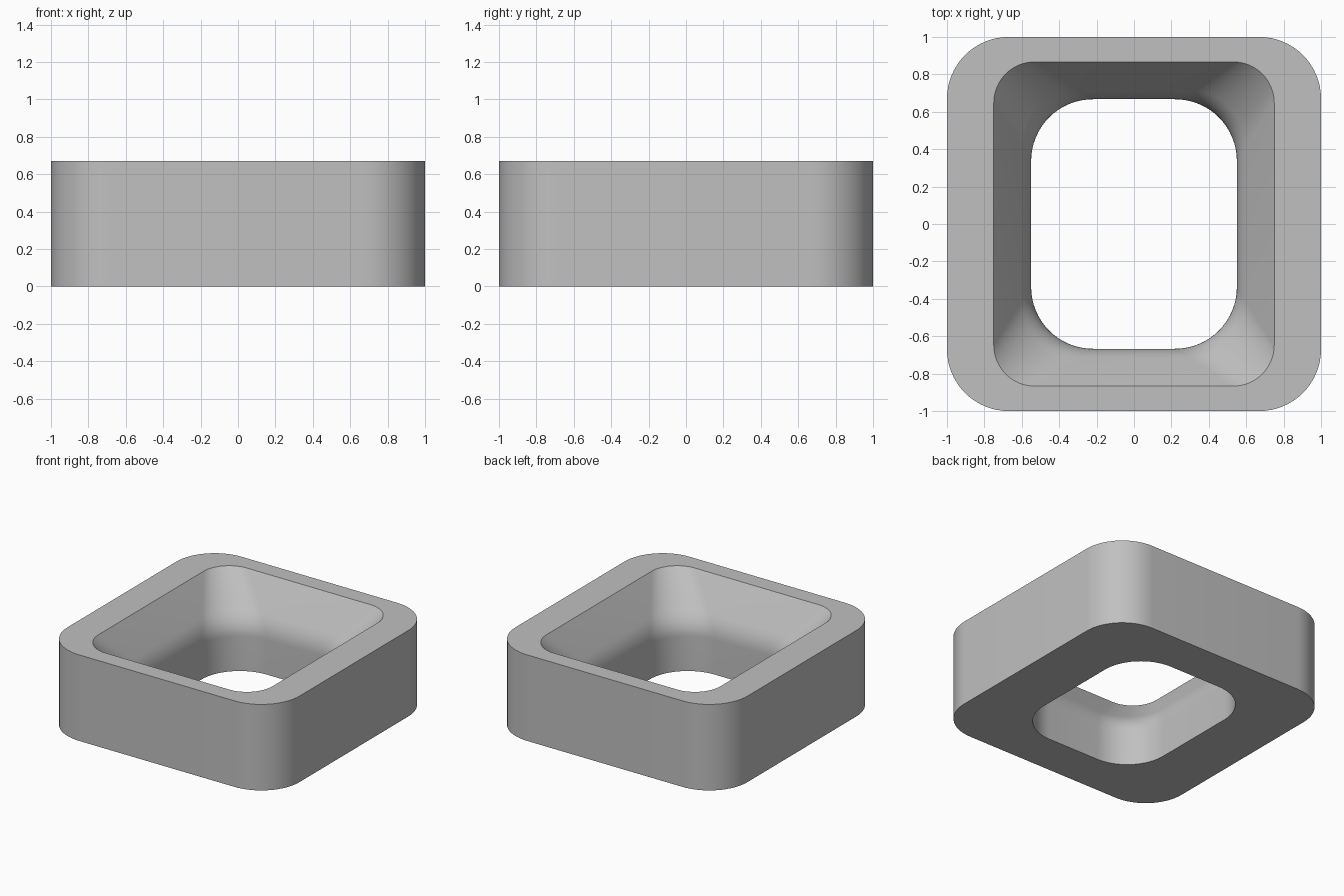
import bpy, bmesh, math

cube = bpy.data.objects.get("Cube")
if cube:
    bpy.data.objects.remove(cube, do_unlink=True)

HEIGHT, BREAK_Z, STEPS = 0.67, 0.36, 16
OUTER = (1.0, 1.0, 0.33)       # half width, half depth, corner radius
BORE = (0.55, 0.667, 0.33)
MOUTH = (0.75, 0.867, 0.22)


def rounded_ring(bm, shape, z):
    """Loop of vertices around a rounded rectangle."""
    hx, hy, r = shape
    verts = []
    for q, (sx, sy) in enumerate(((1, 1), (-1, 1), (-1, -1), (1, -1))):
        for i in range(STEPS + 1):
            a = math.pi / 2 * (q + i / STEPS)
            verts.append(bm.verts.new((sx * (hx - r) + r * math.cos(a),
                                       sy * (hy - r) + r * math.sin(a), z)))
    return verts


def blend(t):
    return tuple(a + (b - a) * t for a, b in zip(BORE, MOUTH))


# Inner wall: straight bore, soft bend, flared mouth
inner = [(0.0, 0.0)]
bend_low, bend_t = BREAK_Z - 0.09, 0.25
bend_high = BREAK_Z + bend_t * (HEIGHT - BREAK_Z)
for i in range(9):
    u = i / 8
    z = (1 - u) ** 2 * bend_low + 2 * u * (1 - u) * BREAK_Z + u * u * bend_high
    inner.append((u * u * bend_t, z))
inner.append((1.0, HEIGHT))

# Closed frame section: up the inside, over the rim, down the outside
bm = bmesh.new()
rings = [rounded_ring(bm, blend(t), z) for t, z in inner]
rings += [rounded_ring(bm, OUTER, HEIGHT), rounded_ring(bm, OUTER, 0)]
for low, high in zip(rings, rings[1:] + rings[:1]):
    for i in range(len(low)):
        j = (i + 1) % len(low)
        bm.faces.new((low[i], low[j], high[j], high[i]))
bmesh.ops.recalc_face_normals(bm, faces=bm.faces)
mesh = bpy.data.meshes.new("flared_square_frame")
bm.to_mesh(mesh)
bm.free()
frame = bpy.data.objects.new("flared_square_frame", mesh)
bpy.context.collection.objects.link(frame)

# Plain grey material
grey = bpy.data.materials.new("light_grey")
grey.use_nodes = True
colour = (0.53, 0.53, 0.53, 1)
grey.diffuse_color = colour
grey.node_tree.nodes["Principled BSDF"].inputs["Base Color"].default_value = colour
mesh.materials.append(grey)

# Smooth curves with crisp rims
bpy.ops.object.select_all(action="DESELECT")
frame.select_set(True)
bpy.context.view_layer.objects.active = frame
bpy.ops.object.shade_smooth_by_angle(angle=math.radians(30))
